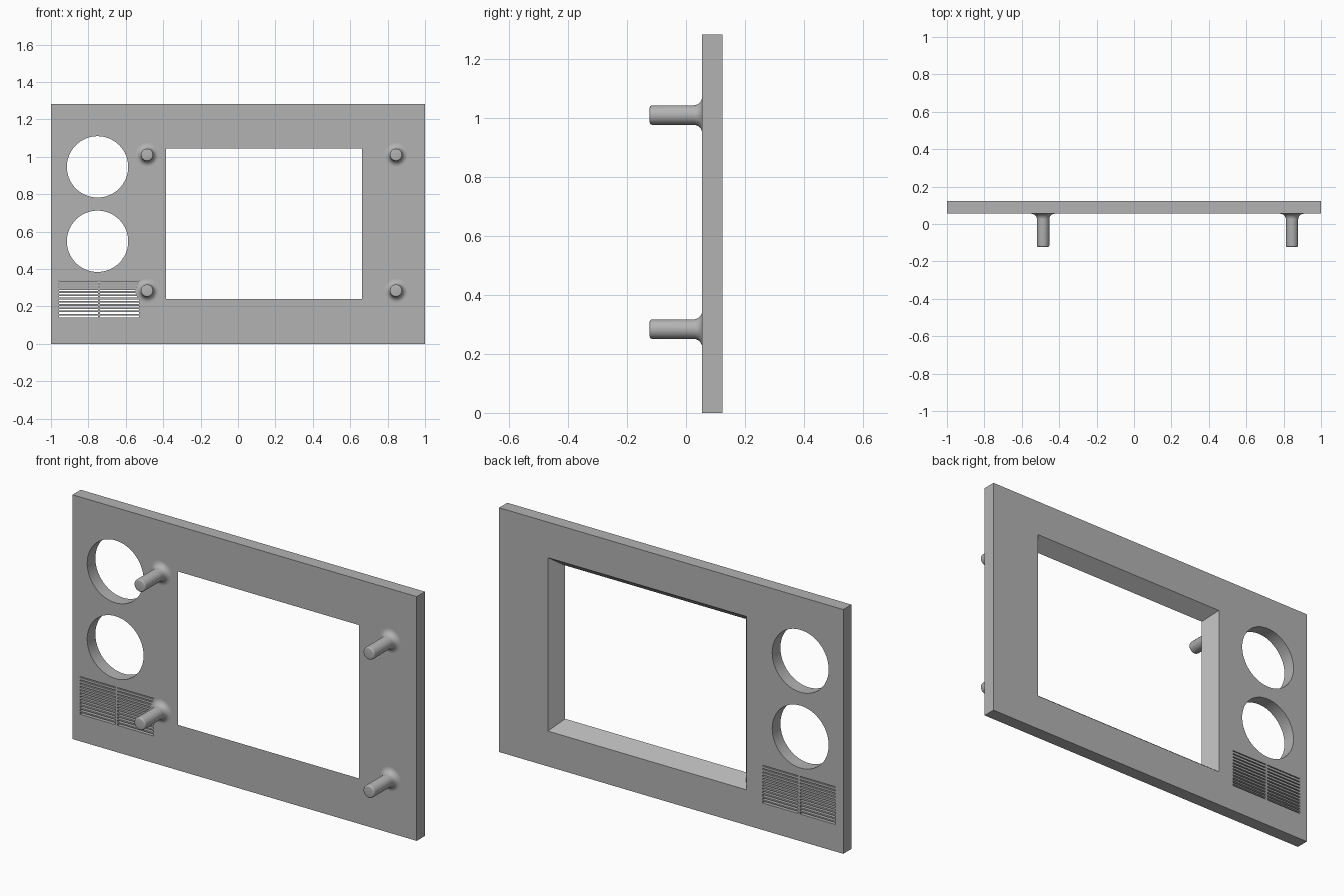
import bpy, bmesh, math
from mathutils import Matrix, Vector

cube = bpy.data.objects.get("Cube")
if cube:
    bpy.data.objects.remove(cube, do_unlink=True)

FRONT, BACK, TOP = 0.055, 0.123, 1.283

# Single matte grey
grey = bpy.data.materials.new("panel grey")
grey.use_nodes = True
colour = (0.45, 0.45, 0.45, 1)
grey.diffuse_color = colour
grey.node_tree.nodes["Principled BSDF"].inputs["Base Color"].default_value = colour


def finish(bm, name):
    bmesh.ops.recalc_face_normals(bm, faces=bm.faces)
    mesh = bpy.data.meshes.new(name)
    bm.to_mesh(mesh)
    bm.free()
    mesh.materials.append(grey)
    obj = bpy.data.objects.new(name, mesh)
    bpy.context.collection.objects.link(obj)
    return obj


def add_box(bm, x0, x1, y0, y1, z0, z1, flare=0.0):
    """Box whose +y end can flare outwards."""
    verts = bmesh.ops.create_cube(bm, size=1)["verts"]
    for v in verts:
        sx, sz = math.copysign(1, v.co.x), math.copysign(1, v.co.z)
        grow = flare if v.co.y > 0 else 0
        v.co = Vector((
            (x1 if sx > 0 else x0) + sx * grow,
            y1 if v.co.y > 0 else y0,
            (z1 if sz > 0 else z0) + sz * grow))


def smooth(obj):
    bpy.ops.object.select_all(action="DESELECT")
    obj.select_set(True)
    bpy.context.view_layer.objects.active = obj
    bpy.ops.object.shade_smooth_by_angle(angle=math.radians(35))


# Flat panel
bm = bmesh.new()
add_box(bm, -1, 1, FRONT, BACK, 0, TOP)
panel = finish(bm, "front_panel")

# Openings: window bevelled towards the back, two round holes, slotted grille
bm = bmesh.new()
depth = BACK - FRONT
add_box(bm, -0.368, 0.646, FRONT, BACK, 0.256, 1.026, flare=depth)
for v in bm.verts:          # extend the taper just past both panel faces
    outward = 0.01 if v.co.y > 0.09 else -0.01
    v.co.y += outward
    v.co.x += math.copysign(outward, v.co.x - 0.139)
    v.co.z += math.copysign(outward, v.co.z - 0.641)
for z in (0.946, 0.548):
    bmesh.ops.create_cone(
        bm, cap_ends=True, segments=64, radius1=0.164, radius2=0.164, depth=0.2,
        matrix=Matrix.Translation((-0.751, 0.09, z)) @ Matrix.Rotation(math.pi / 2, 4, "X"))
SLOTS = 12
for i in range(SLOTS):
    z = 0.147 + i * 0.0173
    half = 0.0052 - 0.0028 * i / (SLOTS - 1)
    for x0, x1 in ((-0.956, -0.749), (-0.738, -0.53)):
        add_box(bm, x0, x1, FRONT - 0.02, BACK + 0.02, z - half, z + half)
cutter = finish(bm, "opening_cutter")
cutter.hide_render = True

cut = panel.modifiers.new("openings", "BOOLEAN")
cut.object = cutter
cut.solver = "EXACT"
bpy.context.view_layer.objects.active = panel
bpy.ops.object.modifier_apply(modifier=cut.name)
bpy.data.objects.remove(cutter, do_unlink=True)
smooth(panel)

# Mounting posts: turned profile with rounded tip and filleted foot
R, TIP, FILLET = 0.033, 0.008, 0.03
profile = [(0, -BACK)]
for k in range(5):
    a = math.pi / 2 * k / 4
    profile.append((R - TIP + TIP * math.sin(a), -BACK + TIP - TIP * math.cos(a)))
for k in range(9):
    a = math.pi / 2 * k / 8
    profile.append((R + FILLET - FILLET * math.cos(a), FRONT - FILLET + FILLET * math.sin(a)))
profile.append((0, FRONT))


def post(name, x, z):
    bm = bmesh.new()
    verts = [bm.verts.new((r, y, 0)) for r, y in profile]
    edges = [bm.edges.new(pair) for pair in zip(verts, verts[1:])]
    bmesh.ops.spin(bm, geom=verts + edges, cent=(0, 0, 0), axis=(0, 1, 0),
                   angle=math.tau, steps=32)
    bmesh.ops.remove_doubles(bm, verts=bm.verts, dist=0.0001)
    obj = finish(bm, name)
    obj.location = (x, 0, z)
    smooth(obj)


for side, x in (("right", -0.486), ("left", 0.845)):
    for level, z in (("lower", 0.284), ("upper", 1.01)):
        post(f"{level}_{side}_post", x, z)
